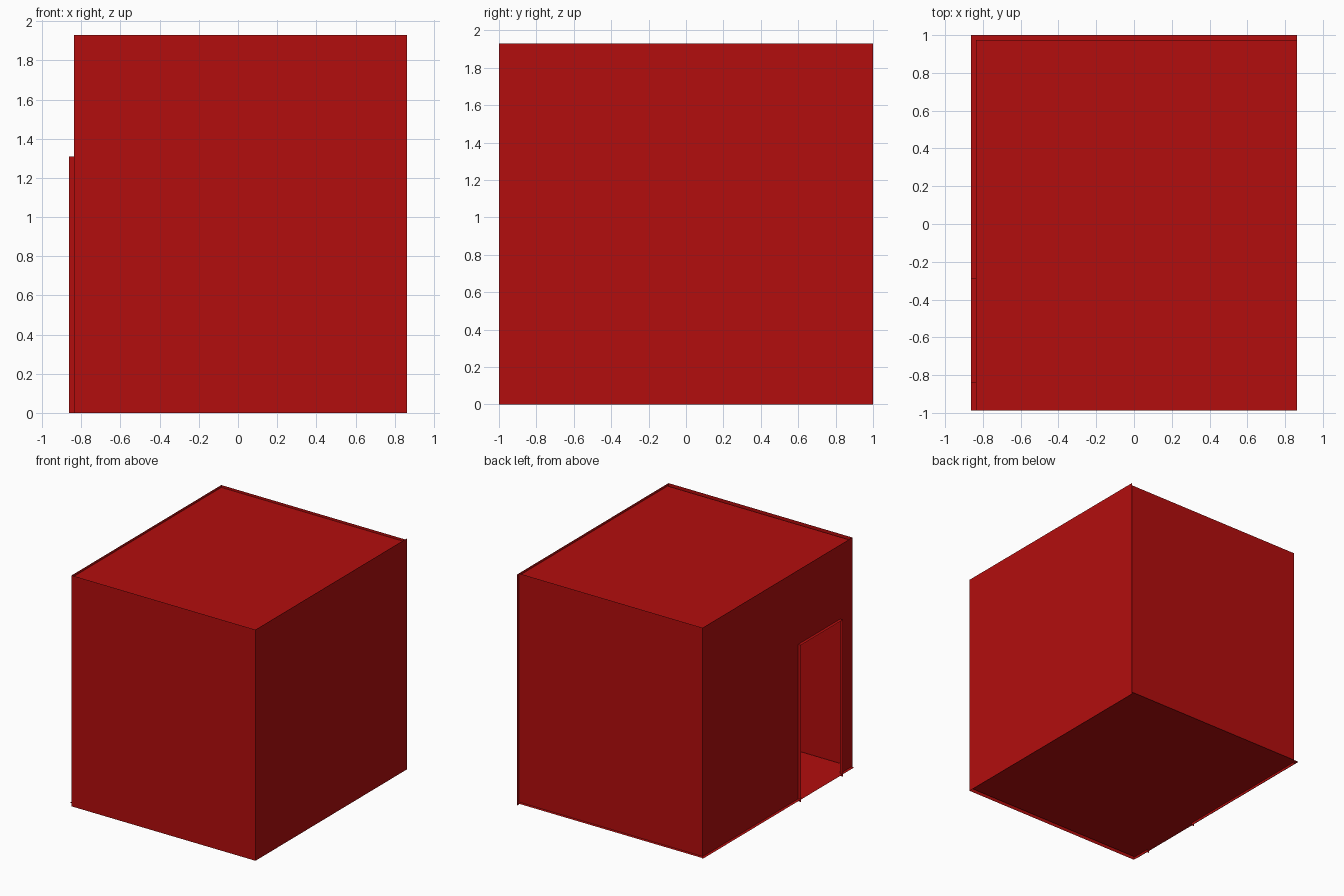
import bpy

if "Cube" in bpy.data.objects:
    bpy.data.objects.remove(bpy.data.objects["Cube"])

red = bpy.data.materials.new("red_paint")
red.diffuse_color = (0.45, 0.004, 0.004, 1)
red.use_nodes = True
red.node_tree.nodes["Principled BSDF"].inputs["Base Color"].default_value = red.diffuse_color

X0, X1, XF = -0.837, 0.862, -0.862      # wall planes and outer frame edge
Y0, Y1 = -1.0, 0.975
H, LIP = 1.93, 0.02
D0, D1, DH = -0.84, -0.286, 1.31        # door opening


def panel(name, pts):
    """One flat sheet from its outline."""
    me = bpy.data.meshes.new(name)
    me.from_pydata(pts, [], [list(range(len(pts)))])
    me.materials.append(red)
    ob = bpy.data.objects.new(name, me)
    bpy.context.collection.objects.link(ob)


def flat(name, x0, x1, y0, y1, z):
    panel(name, [(x0, y0, z), (x1, y0, z), (x1, y1, z), (x0, y1, z)])


def across(name, x0, x1, y, z0, z1):
    panel(name, [(x0, y, z0), (x1, y, z0), (x1, y, z1), (x0, y, z1)])


# floor reaches past the left and back walls, roof sits below the wall tops
flat("floor", XF, X1, -0.988, 1.0, LIP)
flat("roof", X0, X1, -0.988, Y1, H - LIP)

# front, back and right walls
across("front_wall", X0, X1, Y0, 0, H)
across("back_wall", X1, X0, Y1, LIP, H)
panel("right_wall", [(X1, Y0, 0), (X1, 1, 0), (X1, 1, H), (X1, Y0, H)])

# left wall with doorway cut into its outline
outline = [(Y1, 0), (D1, 0), (D1, DH), (D0, DH), (D0, 0), (Y0, 0), (Y0, H), (Y1, H)]
panel("left_wall", [(X0, y, z) for y, z in outline])

# door frame standing out from the left wall
across("door_jamb_front", XF, X0, D0, 0, DH)
across("door_jamb_back", X0, XF, D1, 0, DH)
flat("door_head", XF, X0, D0, D1, DH)
